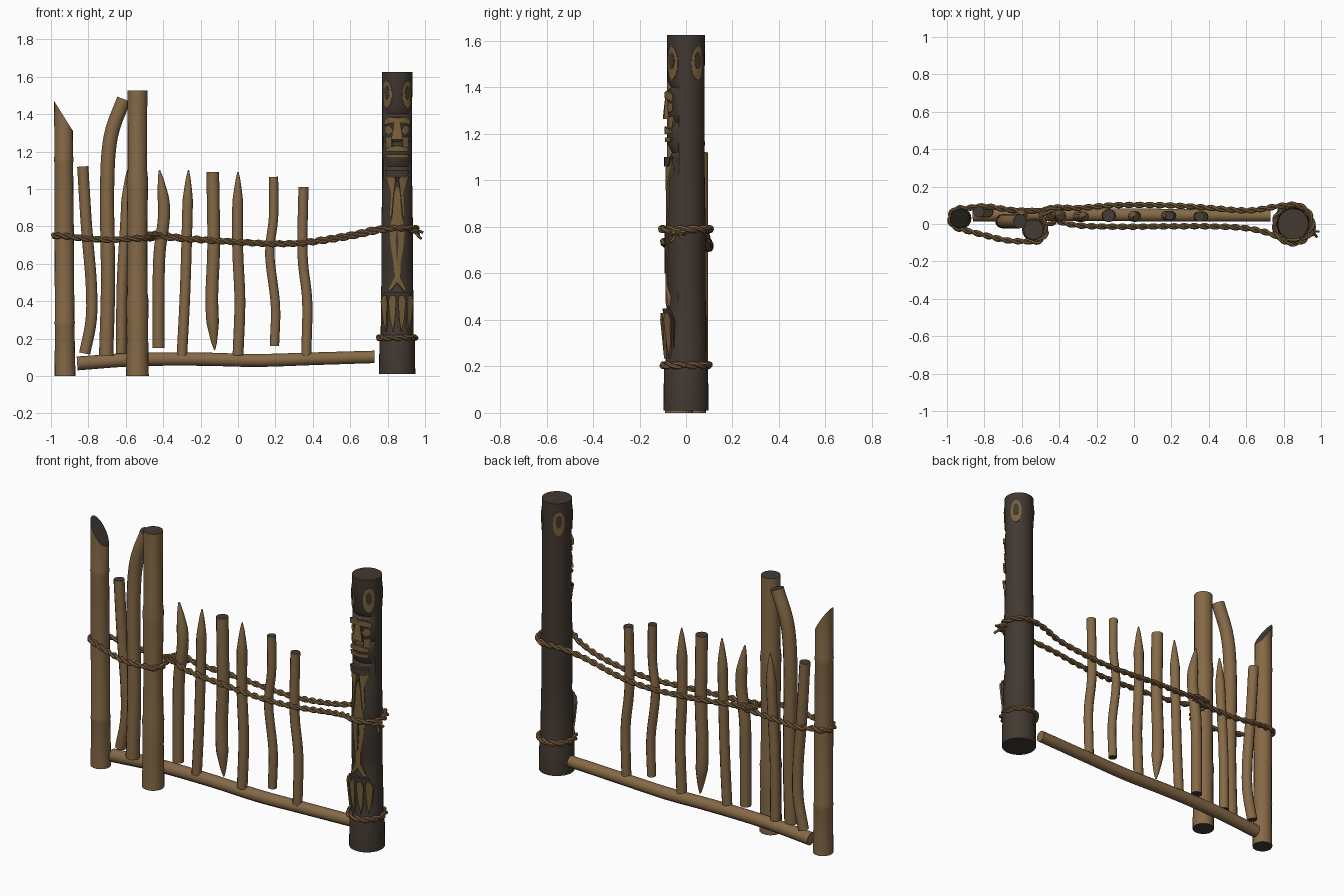
import bpy, bmesh, math
from mathutils import Vector
from math import sin, cos, pi

if "Cube" in bpy.data.objects:
    bpy.data.objects.remove(bpy.data.objects["Cube"])

def material(name, rgb):
    m = bpy.data.materials.new(name)
    m.diffuse_color = (*rgb, 1)
    m.use_nodes = True
    m.node_tree.nodes["Principled BSDF"].inputs["Base Color"].default_value = m.diffuse_color
    return m

WOOD = material("weathered wood", (0.235, 0.142, 0.062))
CUT = material("dark cut end", (0.055, 0.046, 0.038))
DARK = material("charred wood", (0.054, 0.040, 0.030))
CARVED = material("carved wood", (0.185, 0.115, 0.042))
ROPE = material("rope", (0.215, 0.125, 0.052))

def finish(bm, name, mats):
    bmesh.ops.recalc_face_normals(bm, faces=bm.faces[:])
    me = bpy.data.meshes.new(name)
    bm.to_mesh(me)
    bm.free()
    for m in mats:
        me.materials.append(m)
    ob = bpy.data.objects.new(name, me)
    bpy.context.collection.objects.link(ob)
    return ob

def tube(bm, pts, radii, sides, ref):
    """Capped tube along pts; caps get material 1."""
    rings = []
    n = len(pts)
    for i, (p, r) in enumerate(zip(pts, radii)):
        t = (pts[min(i + 1, n - 1)] - pts[max(i - 1, 0)]).normalized()
        a = ref.cross(t).normalized()
        b = t.cross(a)
        rings.append([bm.verts.new(p + r * (cos(2 * pi * k / sides) * a + sin(2 * pi * k / sides) * b))
                      for k in range(sides)])
    for r0, r1 in zip(rings, rings[1:]):
        for k in range(sides):
            j = (k + 1) % sides
            bm.faces.new((r0[k], r0[j], r1[j], r1[k]))
    for r in (rings[0], rings[-1]):
        bm.faces.new(r).material_index = 1
    return rings

def smooth_path(pts, step):
    """Catmull-Rom through pts, resampled about every step."""
    P = [Vector(p) for p in pts]
    P = [2 * P[0] - P[1]] + P + [2 * P[-1] - P[-2]]
    out = []
    for a, b, c, d in zip(P, P[1:], P[2:], P[3:]):
        n = max(2, round((c - b).length / step))
        for i in range(n):
            t = i / n
            out.append(0.5 * (2 * b + (c - a) * t + (2 * a - 5 * b + 4 * c - d) * t * t
                              + (3 * b - a - 3 * c + d) * t ** 3))
    return out + [P[-2]]

Y, Z = Vector((0, 1, 0)), Vector((0, 0, 1))

# Tall posts with growth rings, given as (z, radius)
def post(name, x0, x1, y, prof, slant=0):
    bm = bmesh.new()
    top = prof[-1][0]
    pts = [Vector((x0 + (x1 - x0) * z / top, y, z)) for z, r in prof]
    rings = tube(bm, pts, [r for z, r in prof], 18, Y)
    for v in rings[-1]:
        v.co.z -= slant * (v.co.x - x1)
    for v in rings[0]:
        v.co.z = 0
    return finish(bm, name, [WOOD, CUT])

post("left_post", -.925, -.933, .03,
     [(0, .056), (.27, .052), (.285, .055), (.3, .052), (.7, .052), (1.14, .05),
      (1.16, .053), (1.175, .05), (1.39, .05)], 1.6)
post("second_post", -.538, -.538, -.03,
     [(0, .061), (.25, .057), (.40, .06), (.44, .055), (.75, .053), (.98, .056),
      (1.04, .058), (1.1, .052), (1.525, .053)])

# Fence sticks: depth, radius, (x, z) path, pointed top, pointed bottom
sticks = [
    (.065, .030, [(-.82, .12), (-.785, .3), (-.785, .5), (-.81, .8), (-.83, 1.12)], 0, 0),
    (.015, .038, [(-.705, .11), (-.695, .5), (-.70, 1.0), (-.68, 1.28), (-.61, 1.48)], 0, 0),
    (.050, .028, [(-.625, .12), (-.62, .5), (-.60, .85), (-.59, 1.1)], 1, 0),
    (.045, .032, [(-.425, .15), (-.425, .4), (-.42, .65), (-.395, .88), (-.42, 1.1)], 1, 0),
    (.040, .028, [(-.30, .11), (-.285, .4), (-.275, .7), (-.265, 1.1)], 1, 0),
    (.045, .034, [(-.125, .14), (-.14, .4), (-.13, .7), (-.135, 1.09)], 0, 1),
    (.040, .029, [(.0, .11), (.01, .4), (-.002, .7), (.0, 1.09)], 1, 0),
    (.045, .025, [(.195, .16), (.20, .38), (.17, .65), (.19, .85), (.19, 1.065)], 0, 0),
    (.040, .027, [(.365, .11), (.37, .4), (.345, .65), (.35, 1.01)], 0, 0)]
for i, (y, r, path, tip, toe) in enumerate(sticks):
    pts = smooth_path([(x, y, z) for x, z in path], .04)
    lo, hi = path[0][1], path[-1][1]
    radii = []
    for p in pts:
        d = min((hi - p.z) / .16 if tip else 1, (p.z - lo) / .15 if toe else 1, 1)
        radii.append(r * (.12 + .88 * max(d, 0) ** .75))
    bm = bmesh.new()
    tube(bm, pts, radii, 12, Y)
    finish(bm, f"fence_stick_{i + 1}", [WOOD, CUT])

# Ground log
bm = bmesh.new()
pts = smooth_path([(-.86, .05, .067), (-.55, .05, .088), (-.2, .05, .09), (.1, .048, .083),
                   (.4, .046, .092), (.73, .045, .102)], .08)
tube(bm, pts, [.037 - .004 * i / len(pts) for i in range(len(pts))], 14, Y)
finish(bm, "ground_log", [WOOD, WOOD])

# Twisted two-strand ropes
def rope(name, path, h=.0085, r=.0095, pitch=.11):
    pts = smooth_path(path, .013)
    bm = bmesh.new()
    for k in (0, pi):
        s, strand = 0, []
        for i, p in enumerate(pts):
            q = pts[min(i + 1, len(pts) - 1)]
            t = (q - pts[max(i - 1, 0)]).normalized()
            a = Z.cross(t).normalized()
            f = 2 * pi * s / pitch + k
            strand.append(p + h * (cos(f) * a + sin(f) * t.cross(a)))
            s += (q - p).length
        tube(bm, strand, [r] * len(strand), 7, Z)
    return finish(bm, name, [ROPE, ROPE])

def arc(cx, cy, r, a0, a1, z, n=8):
    return [(cx + r * cos(math.radians(a0 + (a1 - a0) * i / n)),
             cy + r * sin(math.radians(a0 + (a1 - a0) * i / n)), z) for i in range(n + 1)]

rope("left_rope", [(-.38, .075, .745), (-.5, .07, .735), (-.65, .075, .73), (-.8, .095, .735)]
     + arc(-.928, .03, .055 + .001, 70, 260, .75)
     + [(-.82, -.055, .735), (-.68, -.088, .728)]
     + arc(-.538, -.03, .068, 250, 360, .735, 5) + [(-.48, .04, .745), (-.42, .085, .75)])
rope("right_rope", [(-.5, .035, .75), (-.43, .085, .76), (-.3, .085, .74), (-.1, .1, .725), (.15, .1, .71),
      (.35, .09, .715), (.6, .072, .755), (.74, .09, .785)]
     + arc(.85, 0, .103, 95, -110, .79)
     + [(.74, -.055, .775), (.6, -.022, .745), (.4, -.012, .715), (.2, -.012, .705), (-.1, -.014, .72),
        (-.32, -.005, .735), (-.43, .03, .745), (-.47, .08, .755)])
rope("post_foot_rope", arc(.85, 0, .098, 0, 360, .205, 16))
rope("tie_wrap", arc(-.45, .045, .045, 0, 400, .755, 12), .006, .008)
# Knot and frayed tails on the carved post
rope("rope_knot", arc(.935, -.035, .025, 0, 360, .775, 8), .006, .009, .07)
for i, (y, z) in enumerate([(-.04, .765), (-.07, .735), (-.01, .75)]):
    bm = bmesh.new()
    tube(bm, smooth_path([(.935, -.04, .78), (.965, (y - .04) / 2, z + .012), (.99 - .012 * i, y, z)], .02),
         [.007] * 5, 6, Y)
    finish(bm, f"rope_tail_{i + 1}", [ROPE, ROPE])

# Carved post body, with notches cut into its front
PROF = [(.01, .097), (.19, .095), (.22, .088), (.44, .087), (.50, .084), (.56, .084), (.8, .084),
        (1.0, .081), (1.04, .08), (1.08, .08), (1.12, .08), (1.16, .08), (1.23, .08), (1.25, .08),
        (1.28, .08), (1.385, .08), (1.40, .08), (1.43, .08), (1.625, .082)]
NOTCH = {.50: .016, 1.04: .016, 1.12: .02, 1.25: .02, 1.40: .016}

def radius(z):
    for (a, ra), (b, rb) in zip(PROF, PROF[1:]):
        if z <= b:
            return ra + (rb - ra) * (z - a) / (b - a)
    return PROF[-1][1]

CX = .851
bm = bmesh.new()
rings = tube(bm, [Vector((CX, 0, z)) for z, r in PROF], [r for z, r in PROF], 32, Y)
for (z, r), ring in zip(PROF, rings):
    for v in ring:
        if v.co.y < -.4 * r:
            v.co.y += NOTCH.get(z, 0)
finish(bm, "carved_post", [DARK, DARK])

# Raised carvings: outline (arc offset, z, lift) wrapped around the post
def carve(name, outline, lift=.006, mat=CARVED, angle=0, mirror=False):
    for s in ((1, -1) if mirror else (1,)):
        bm = bmesh.new()
        bm.faces.new([bm.verts.new((s * p[0], p[2] if len(p) > 2 else lift, p[1])) for p in outline])
        for i in range(-6, 7):
            bmesh.ops.bisect_plane(bm, geom=bm.verts[:] + bm.edges[:] + bm.faces[:],
                                   plane_co=(i * .014 + .001, 0, 0), plane_no=(1, 0, 0))
        ret = bmesh.ops.extrude_face_region(bm, geom=bm.faces[:], use_keep_orig=True)
        outer = {g for g in ret["geom"] if isinstance(g, bmesh.types.BMVert)}
        for v in bm.verts:
            u, l, z = v.co
            t = u / .085 + math.radians(angle)
            r = radius(z) + (l if v in outer else -.03)
            v.co = (CX + r * sin(t), -r * cos(t), z)
        finish(bm, name, [mat])

def oval(z, w, h, n=16):
    return [(w * cos(2 * pi * i / n), z + h * sin(2 * pi * i / n)) for i in range(n)]

# Four large eyes around the top
for a in (42, 128, 222, 318):
    carve("top_eye", oval(1.505, .034, .072), .003, CARVED, a)
    carve("top_pupil", oval(1.515, .017, .036), .0055, DARK, a)
# Face: brow, eyes, nose, cheeks, lips, chin
carve("brow", [(0, 1.355), (.04, 1.35), (.075, 1.34), (.075, 1.37), (.04, 1.385), (0, 1.38)], .012, mirror=True)
carve("face_eye", [(.022, 1.31), (.045, 1.29), (.07, 1.305), (.068, 1.33), (.04, 1.338)], .004, mirror=True)
carve("nose", [(-.012, 1.375, .008), (-.028, 1.265, .02), (.028, 1.265, .02), (.012, 1.375, .008)])
carve("cheek", [(.032, 1.275), (.032, 1.225), (.065, 1.225), (.075, 1.275)], .004, mirror=True)
carve("upper_lip", [(-.065, 1.2), (.065, 1.2), (.055, 1.222), (0, 1.232), (-.055, 1.222)], .012)
carve("lower_lip", [(-.055, 1.165), (.055, 1.165), (.066, 1.185), (-.066, 1.185)], .011)
carve("chin", [(-.05, 1.06), (.05, 1.06), (.065, 1.1), (-.065, 1.1)], .014, DARK)
# Long figure: shoulders, body, tail
carve("shoulder", [(.008, 1.055), (.06, 1.085), (.064, 1.06), (.036, .98), (.042, .86), (.03, .84),
                   (.02, .96)], .008, mirror=True)
carve("body", [(0, 1.03), (.014, .98), (.024, .86), (.04, .78), (.034, .7), (.018, .6), (.016, .53),
               (.05, .46), (.035, .455), (0, .5), (-.035, .455), (-.05, .46), (-.016, .53), (-.018, .6),
               (-.034, .7), (-.04, .78), (-.024, .86), (-.014, .98)], .005)
carve("body_groove", [(0, .8), (-.008, .72), (0, .6), (.008, .72)], .0075, DARK)
# Bulging foot block with four claws
carve("foot_block", [(-.08, .28, .004), (.08, .28, .004), (.085, .40, .018), (.06, .45, .014),
                     (-.06, .45, .014), (-.085, .40, .018)], 0, DARK)
for u in (.02, .06):
    carve("claw", [(u, .235, .009), (u + .012, .3, .014), (u + .017, .40, .024), (u + .008, .43, .022),
                   (u - .012, .43, .022), (u - .016, .40, .024), (u - .01, .3, .014)], 0, mirror=True)

# Smooth shading with sharp edges kept
for ob in bpy.data.objects:
    ob.select_set(True)
    bpy.context.view_layer.objects.active = ob
bpy.ops.object.shade_smooth_by_angle(angle=math.radians(35))
